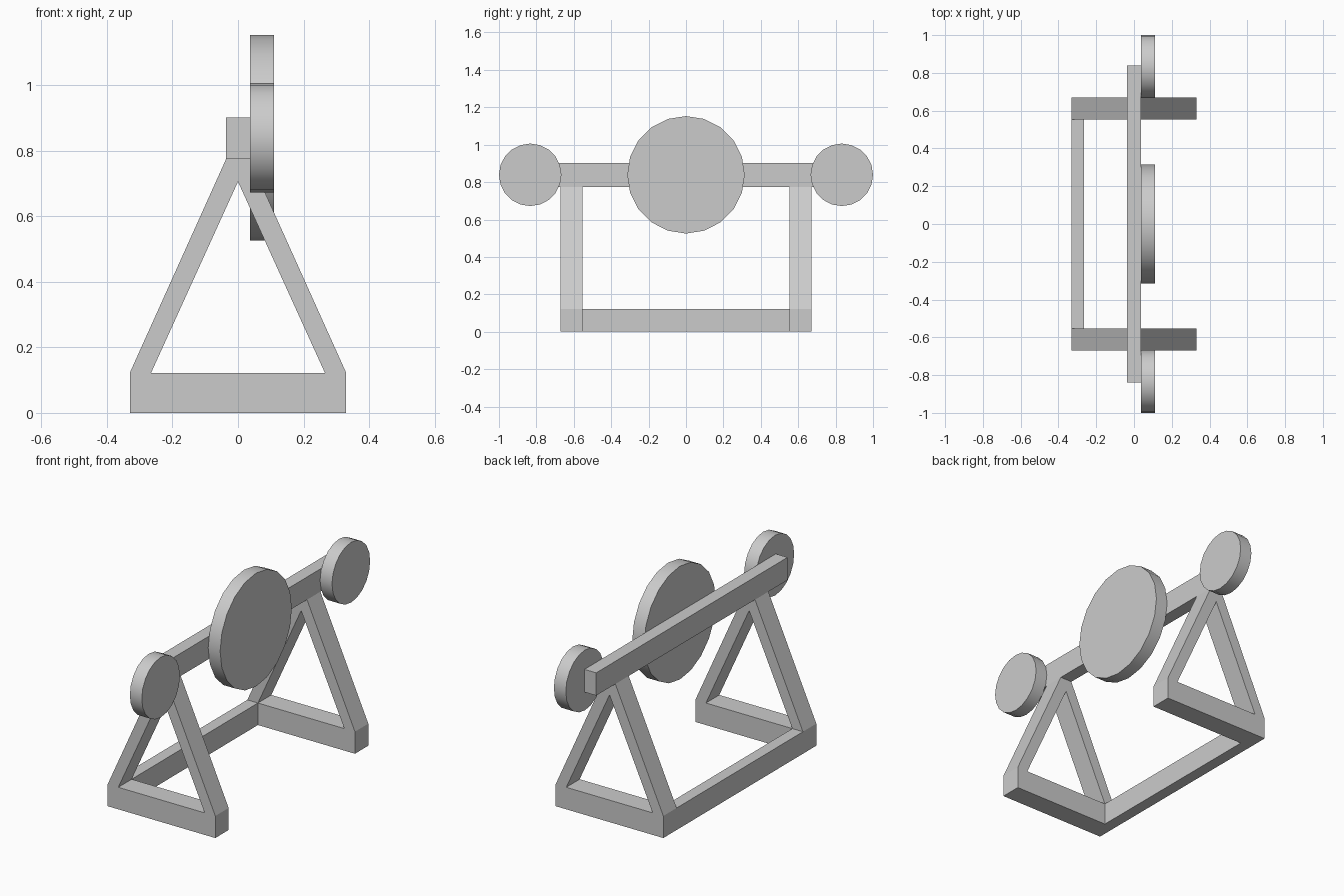
import bpy, bmesh, math

if "Cube" in bpy.data.objects:
    bpy.data.objects.remove(bpy.data.objects["Cube"])

FRAME_Y0, FRAME_Y1 = 0.553, 0.67   # inner and outer face of each end frame
BASE_H = 0.122


def finish(bm, name):
    bmesh.ops.recalc_face_normals(bm, faces=bm.faces[:])
    mesh = bpy.data.meshes.new(name)
    bm.to_mesh(mesh)
    bm.free()
    obj = bpy.data.objects.new(name, mesh)
    bpy.context.collection.objects.link(obj)
    return obj


def box(name, x0, x1, y0, y1, z0, z1):
    bm = bmesh.new()
    bmesh.ops.create_cube(bm, size=1)
    for v in bm.verts:
        v.co = (x1 if v.co.x > 0 else x0,
                y1 if v.co.y > 0 else y0,
                z1 if v.co.z > 0 else z0)
    return finish(bm, name)


def end_frame(name, y0, y1):
    # Outer outline (0-5) and triangular opening (6-8), filled then extruded
    points = [(-0.33, 0), (0.33, 0), (0.33, BASE_H), (0.036, 0.775),
              (-0.036, 0.775), (-0.33, BASE_H),
              (-0.265, BASE_H), (0.265, BASE_H), (0, 0.705)]
    panels = [(0, 1, 2, 7, 6, 5), (2, 3, 8, 7), (3, 4, 8), (4, 5, 6, 8)]
    bm = bmesh.new()
    verts = [bm.verts.new((x, y0, z)) for x, z in points]
    faces = [bm.faces.new([verts[i] for i in p]) for p in panels]
    result = bmesh.ops.extrude_face_region(bm, geom=faces, use_keep_orig=True)
    moved = [g for g in result["geom"] if isinstance(g, bmesh.types.BMVert)]
    bmesh.ops.translate(bm, verts=moved, vec=(0, y1 - y0, 0))
    return finish(bm, name)


def disc(name, y, radius):
    # Upright disc facing +x, with a vertex at the very top
    bpy.ops.mesh.primitive_cylinder_add(
        vertices=20, radius=radius, depth=0.073,
        location=(0.0735, y, 0.839), rotation=(0, math.pi / 2, 0))
    obj = bpy.context.object
    obj.name = name
    bpy.ops.object.shade_smooth_by_angle(angle=math.radians(30))
    return obj


# Triangular end frames
end_frame("front_end_frame", -FRAME_Y1, -FRAME_Y0)
end_frame("back_end_frame", FRAME_Y0, FRAME_Y1)

# Ground beam joining the frames, and top rail resting on them
box("ground_beam", -0.33, -0.265, -FRAME_Y0, FRAME_Y0, 0, BASE_H)
box("top_rail", -0.036, 0.036, -0.838, 0.838, 0.775, 0.901)

# Target discs
disc("centre_target", 0, 0.314)
disc("front_target", -0.833, 0.167)
disc("back_target", 0.833, 0.167)
